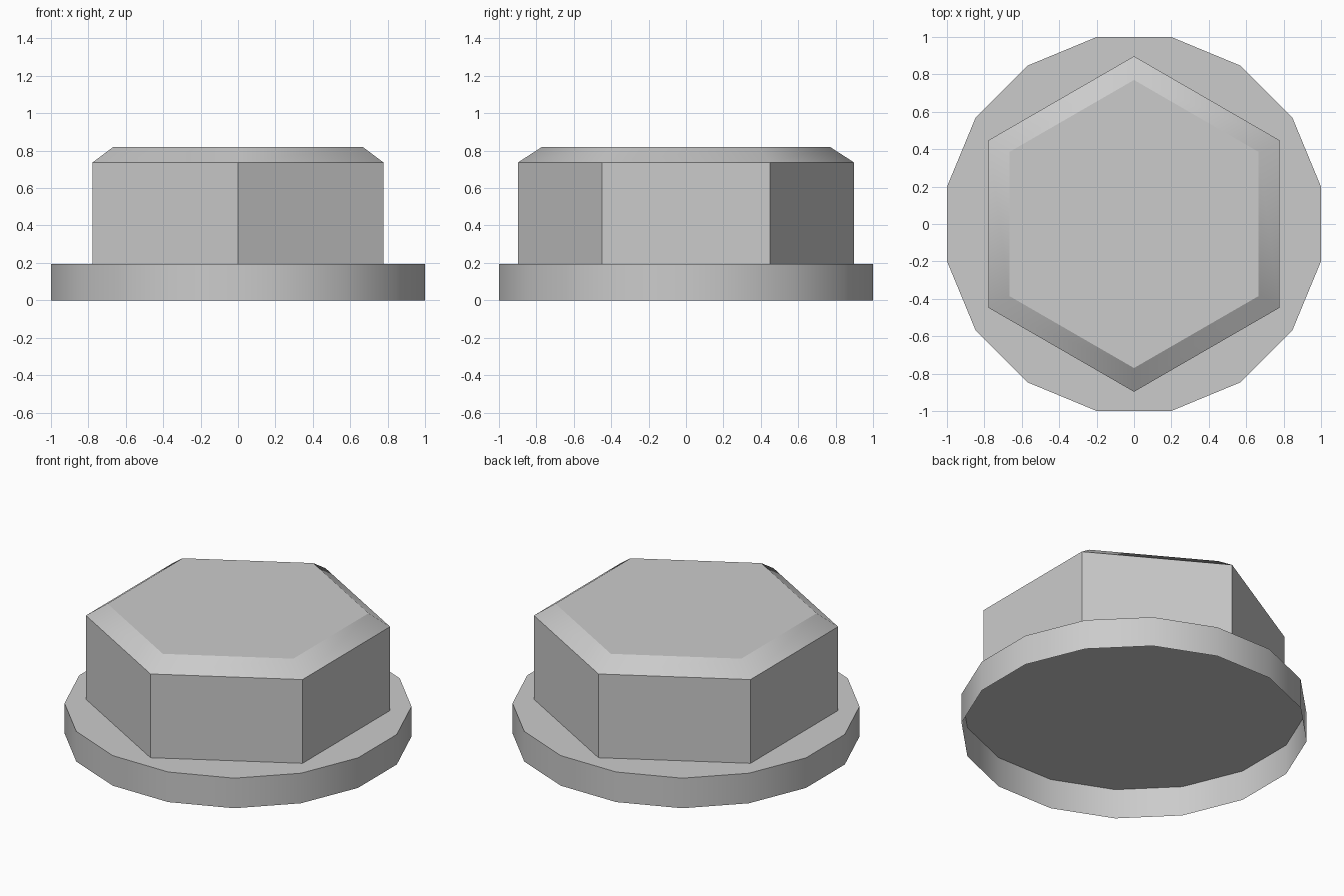
import bpy
import bmesh
from math import cos, sin, pi

cube = bpy.data.objects.get("Cube")
if cube:
    bpy.data.objects.remove(cube, do_unlink=True)

# Single plain metal colour
metal = bpy.data.materials.new("grey_metal")
metal.use_nodes = True
colour = (0.6, 0.6, 0.6, 1)
metal.diffuse_color = colour
metal.node_tree.nodes["Principled BSDF"].inputs["Base Color"].default_value = colour


def open_prism(name, sides, start, rings, smooth_face):
    """Loft regular polygons given as (radius, z), capped on top and open below."""
    bm = bmesh.new()
    loops = []
    for radius, z in rings:
        angles = [start + 2 * pi * i / sides for i in range(sides)]
        loops.append([bm.verts.new((radius * cos(a), radius * sin(a), z)) for a in angles])
    bm.faces.new(loops[-1])
    for low, high in zip(loops, loops[1:]):
        for i in range(sides):
            j = (i + 1) % sides
            bm.faces.new((low[i], low[j], high[j], high[i]))
    bm.normal_update()
    # Only edges between two smooth faces stay soft
    for face in bm.faces:
        face.smooth = smooth_face(face)
    for edge in bm.edges:
        edge.smooth = all(face.smooth for face in edge.link_faces)
    mesh = bpy.data.meshes.new(name)
    bm.to_mesh(mesh)
    bm.free()
    mesh.materials.append(metal)
    obj = bpy.data.objects.new(name, mesh)
    bpy.context.collection.objects.link(obj)


flange_top = 0.195
flange_radius = 1 / cos(pi / 16)

# Sixteen-sided flange, hollow underneath, with a smooth rim
open_prism("flange", 16, pi / 16,
           [(flange_radius, 0), (flange_radius, flange_top)],
           lambda f: abs(f.normal.z) < 0.5)

# Hexagonal head with flat sides and a softly shaded chamfer
open_prism("hex_head", 6, pi / 2,
           [(0.897, flange_top), (0.897, 0.738), (0.77, 0.82)],
           lambda f: 0.1 < f.normal.z < 0.95)
